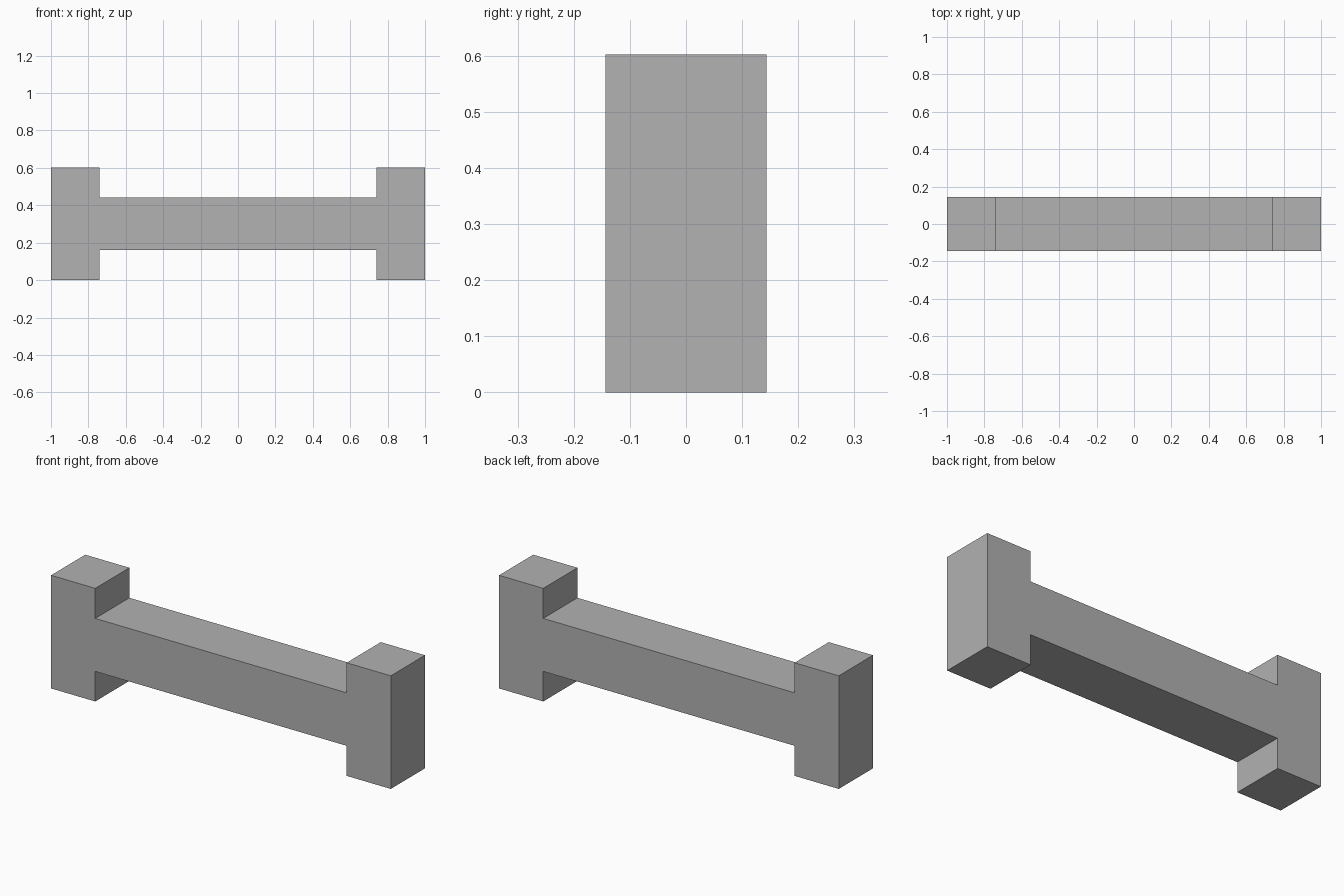
import bpy, bmesh

cube = bpy.data.objects.get("Cube")
if cube:
    bpy.data.objects.remove(cube, do_unlink=True)

HEIGHT, DEPTH = 0.602, 0.287
INNER_X = 0.74       # inner side of the end posts
BAR_BOTTOM = 0.16
BAR_TOP = HEIGHT - BAR_BOTTOM

# Plain grey material
grey = bpy.data.materials.new("plain_grey")
grey.use_nodes = True
colour = (0.445, 0.445, 0.445, 1)
grey.diffuse_color = colour
grey.node_tree.nodes["Principled BSDF"].inputs["Base Color"].default_value = colour

# Outline of the crossbar with a post at each end, mirrored across x
right_half = [(INNER_X, BAR_BOTTOM), (INNER_X, 0), (1, 0),
              (1, HEIGHT), (INNER_X, HEIGHT), (INNER_X, BAR_TOP)]
outline = right_half + [(-x, z) for x, z in reversed(right_half)]

# Extrude the outline from front to back
bm = bmesh.new()
front = bm.faces.new([bm.verts.new((x, -DEPTH / 2, z)) for x, z in outline])
back = bmesh.ops.extrude_face_region(bm, geom=[front], use_keep_orig=True)
moved = [v for v in back["geom"] if isinstance(v, bmesh.types.BMVert)]
bmesh.ops.translate(bm, verts=moved, vec=(0, DEPTH, 0))
bmesh.ops.recalc_face_normals(bm, faces=bm.faces)

mesh = bpy.data.meshes.new("crossbar_with_end_posts")
bm.to_mesh(mesh)
bm.free()
mesh.materials.append(grey)
bar = bpy.data.objects.new("crossbar_with_end_posts", mesh)
bpy.context.collection.objects.link(bar)
